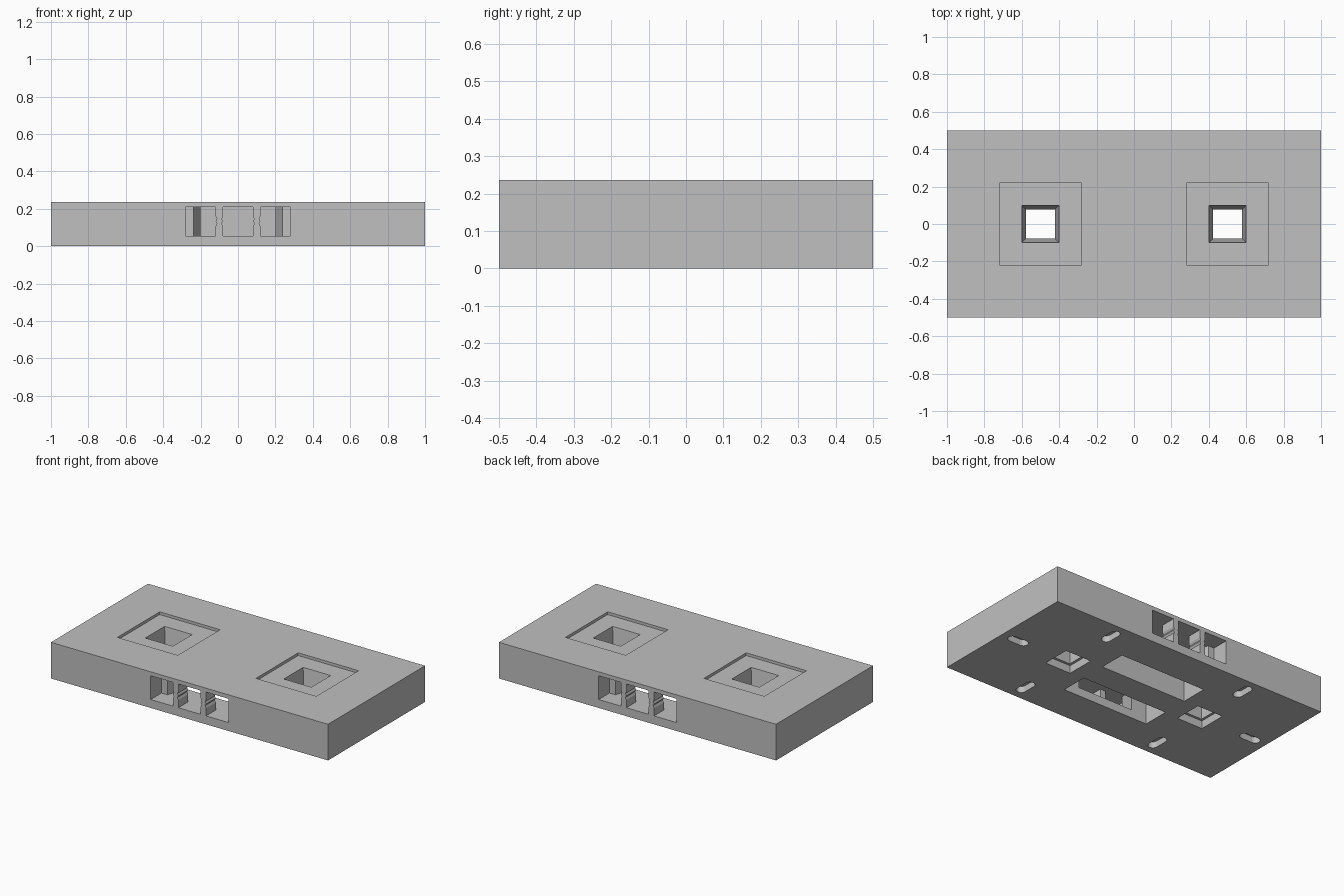
import bpy, bmesh, math
from mathutils import Matrix

old = bpy.data.objects.get("Cube")
if old:
    bpy.data.objects.remove(old, do_unlink=True)

HEIGHT = 0.236
WIN_LOW, WIN_HIGH = 0.055, 0.21

grey = bpy.data.materials.new("mid grey")
grey.use_nodes = True
colour = (0.53, 0.53, 0.53, 1)
grey.diffuse_color = colour
grey.node_tree.nodes["Principled BSDF"].inputs["Base Color"].default_value = colour


def to_object(name, bm):
    bmesh.ops.recalc_face_normals(bm, faces=bm.faces)
    mesh = bpy.data.meshes.new(name)
    bm.to_mesh(mesh)
    bm.free()
    obj = bpy.data.objects.new(name, mesh)
    bpy.context.collection.objects.link(obj)
    mesh.materials.append(grey)
    return obj


def box(name, x, y, z):
    """Box from (low, high) pairs."""
    bm = bmesh.new()
    size = [b - a for a, b in (x, y, z)]
    mid = [(a + b) / 2 for a, b in (x, y, z)]
    bmesh.ops.create_cube(bm, size=1, matrix=Matrix.Translation(mid) @ Matrix.Diagonal((*size, 1)))
    return to_object(name, bm)


def prism(name, base, step):
    """Sweep a flat outline along a vector."""
    bm = bmesh.new()
    face = bm.faces.new([bm.verts.new(p) for p in base])
    out = bmesh.ops.extrude_face_region(bm, geom=[face])["geom"]
    bmesh.ops.translate(bm, vec=step, verts=[g for g in out if isinstance(g, bmesh.types.BMVert)])
    return to_object(name, bm)


def funnel(name, x, low, high, low_side, high_side):
    """Tapered square shaft."""
    bm = bmesh.new()
    place = Matrix.Translation((x, 0, (low + high) / 2)) @ Matrix.Rotation(math.pi / 4, 4, "Z")
    bmesh.ops.create_cone(bm, cap_ends=True, segments=4, depth=high - low, matrix=place,
                          radius1=low_side / math.sqrt(2), radius2=high_side / math.sqrt(2))
    return to_object(name, bm)


def slot(name, cx, cy, along_x):
    """Round-ended slot in the underside."""
    pts = []
    for i in range(18):
        end = 1 if i < 9 else -1
        a = math.pi * ((i % 9) / 8 - 0.5) + (0 if end > 0 else math.pi)
        u, v = end * 0.04 + 0.03 * math.cos(a), 0.03 * math.sin(a)
        pts.append((cx + (u if along_x else v), cy + (v if along_x else u), -0.05))
    return prism(name, pts, (0, 0, 0.09))


def cut(body, cutter):
    cutter.hide_render = True
    mod = body.modifiers.new("cut", "BOOLEAN")
    mod.operation, mod.solver, mod.object = "DIFFERENCE", "EXACT", cutter
    bpy.context.view_layer.objects.active = body
    bpy.ops.object.modifier_apply(modifier=mod.name)
    bpy.data.objects.remove(cutter, do_unlink=True)


body = box("base_block", (-1, 1), (-0.5, 0.5), (0, HEIGHT))

# Top recesses, tapered shafts and underside counterbores
for sx in (-1, 1):
    x = sx * 0.5
    cut(body, box("recess", (x - 0.218, x + 0.218), (-0.218, 0.218), (0.218, 0.3)))
    cut(body, funnel("shaft", x, 0.04, 0.222, 0.15, 0.2))
    cut(body, funnel("counterbore", x, -0.05, 0.05, 0.185, 0.185))
    # Locating slots around each shaft
    cut(body, slot("end_slot", sx * 0.88, 0, True))
    for sy in (-1, 1):
        cut(body, slot("side_slot", x, sy * 0.385, False))

# Window edge: straight with two small scallops at mid height
waves = [(WIN_LOW, 0), (0.105, 0), (0.12, 0.007), (0.133, 0), (0.146, 0.007), (0.16, 0), (WIN_HIGH, 0)]

for sy in (-1, 1):
    # Long pocket, open underneath
    y0, y1 = sorted((sy * 0.085, sy * 0.26))
    cut(body, box("pocket", (-0.31, 0.31), (y0, y1), (-0.05, WIN_HIGH)))
    # Tapering channel between the windows and the pocket
    outline = [(-0.24, -0.4), (0.24, -0.4), (0.2, -0.26), (0.2, -0.2), (-0.2, -0.2), (-0.2, -0.26)]
    cut(body, prism("channel", [(x, -sy * y, WIN_LOW) for x, y in outline],
                    (0, 0, WIN_HIGH - WIN_LOW)))
    # Three windows divided by scalloped pillars
    for c in (-0.2, 0, 0.2):
        left = 0 if c < 0 else 1
        right = 0 if c > 0 else 1
        pts = [(c + 0.08 + right * w, sy * 0.39, z) for z, w in waves]
        pts += [(c - 0.08 - left * w, sy * 0.39, z) for z, w in reversed(waves)]
        cut(body, prism("window", pts, (0, sy * 0.2, 0)))
